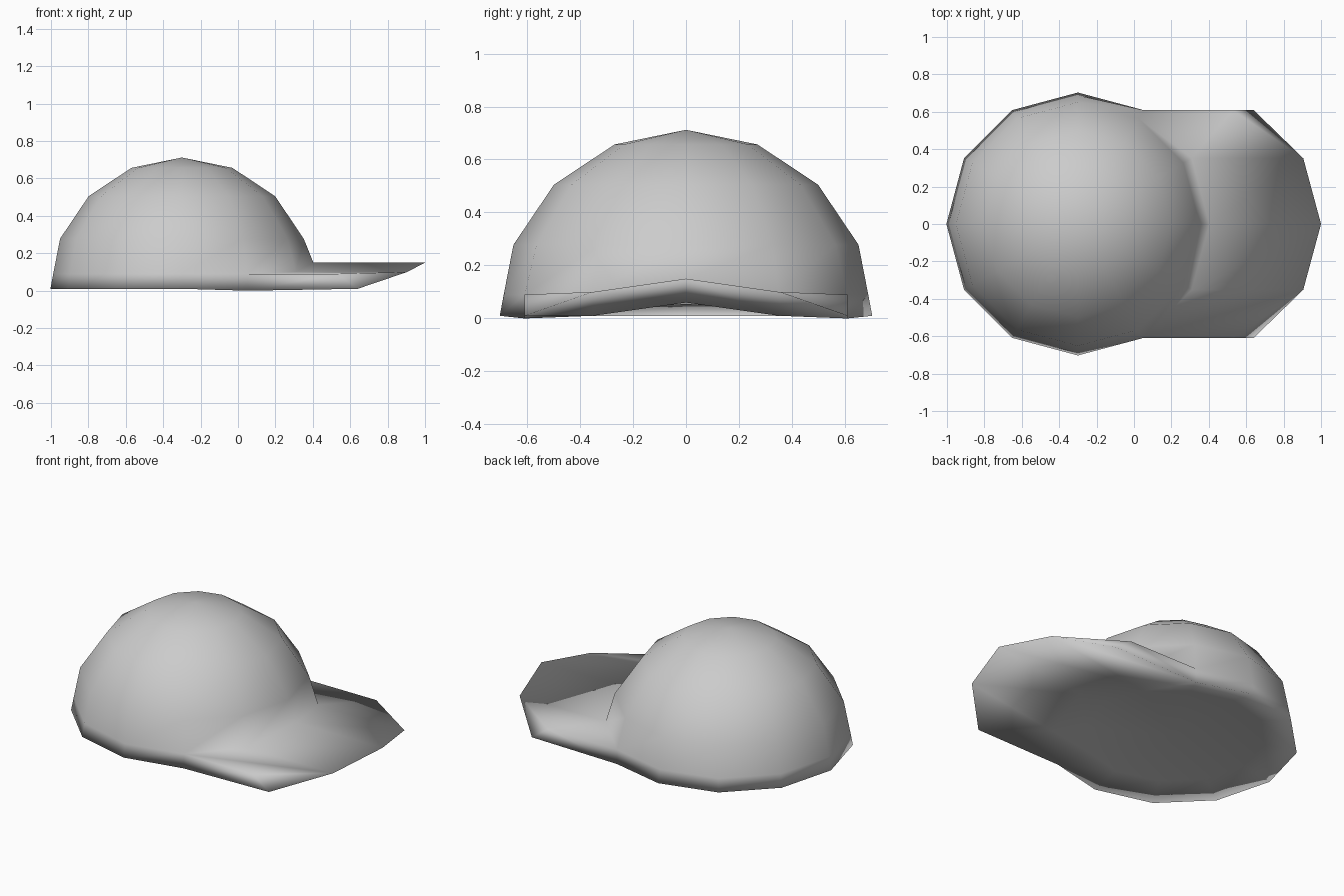
import bpy, bmesh
from math import cos, sin, radians

if "Cube" in bpy.data.objects:
    bpy.data.objects.remove(bpy.data.objects["Cube"])

N, CX = 12, -0.3
FRONT = {0: 0, 1: 1, 11: 1, 2: 2, 10: 2}      # ring index -> steps from the peak centre line
bm = bmesh.new()


def ring(r, z, lift=None, front_r=None):
    """Twelve-sided ring; lift gives replacement heights near the peak."""
    out = []
    for k in range(N):
        a = radians(30 * k)
        near = lift and k in FRONT
        h = lift[FRONT[k]] if near else z
        q = front_r if near and front_r else r
        out.append(bm.verts.new((CX + q * cos(a), q * sin(a), h)))
    return out


def bridge(a, b, skip=()):
    for k in range(N):
        if k not in skip:
            j = (k + 1) % N
            bm.faces.new((a[k], a[j], b[j], b[k]))


def cap(r, z):
    top = bm.verts.new((CX, 0, z))
    for k in range(N):
        bm.faces.new((r[k], r[(k + 1) % N], top))


PEAK = (10, 11, 0, 1)                         # ring faces the peak grows from

# Crown: hem, band and dome
hem = ring(0.703, 0.01, (0.06, 0.01, 0.0))
band = ring(0.688, 0.09, (0.15, 0.10, 0.09), 0.703)
bridge(hem, band, PEAK)
prev = band
for i in (1, 2, 3):
    a = radians(22.5 * i)
    cur = ring(0.705 * cos(a), 0.01 + 0.70 * sin(a))
    bridge(prev, cur)
    prev = cur
cap(prev, 0.712)

# Closed, slightly recessed underside
inner = ring(0.52, 0.05, (0.08, 0.06, 0.05))
bridge(inner, hem)
cap(inner, 0.05)

# Peak: arched wedge whose top and underside meet at a knife-edged rim
order = (10, 11, 0, 1, 2)
RIM_X = (1.0, 0.905, 0.53)
top = [bm.verts.new((RIM_X[FRONT[k]], band[k].co.y, band[k].co.z)) for k in order]
low = list(top)
for i in (0, 4):                              # lower outer corners
    low[i] = bm.verts.new((0.64, top[i].co.y, 0.01))
for i in range(4):
    k, j = order[i], order[i + 1]
    bm.faces.new((band[k], top[i], top[i + 1], band[j]))
    bm.faces.new((hem[j], low[i + 1], low[i], hem[k]))
for i, m, k in ((0, 1, 10), (4, 3, 2)):       # corner facets and side walls
    bm.faces.new((top[i], low[i], top[m]))
    bm.faces.new((hem[k], low[i], top[i], band[k]))

bmesh.ops.recalc_face_normals(bm, faces=bm.faces)
for f in bm.faces:
    f.smooth = True

mesh = bpy.data.meshes.new("peaked_cap")
bm.to_mesh(mesh)
bm.free()
bpy.context.collection.objects.link(bpy.data.objects.new("peaked_cap", mesh))
